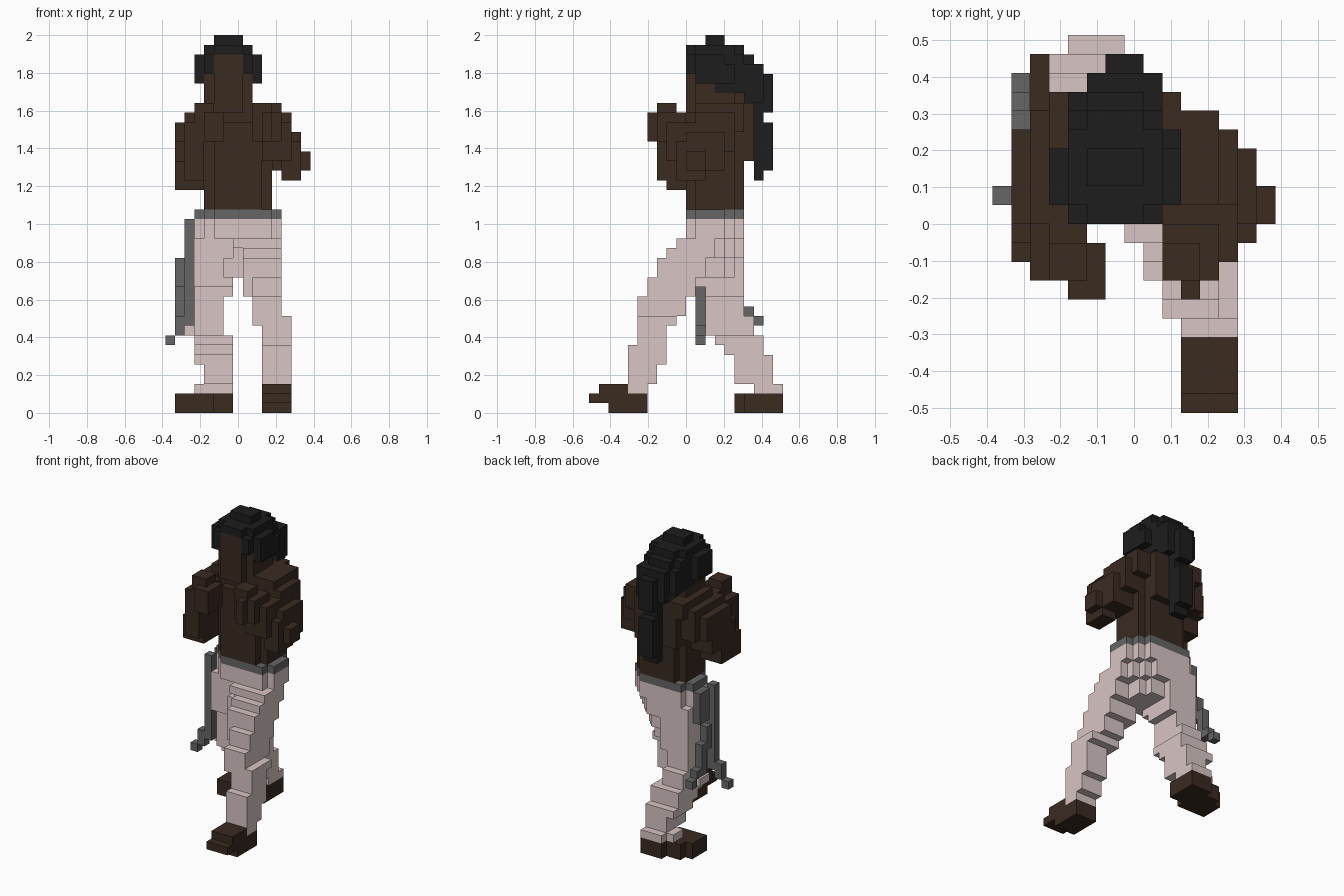
import bpy
import bmesh
from mathutils import Vector

if "Cube" in bpy.data.objects:
    bpy.data.objects.remove(bpy.data.objects["Cube"], do_unlink=True)

UNIT = 2 / 39                       # edge of one block
ORIGIN = Vector((7.5, 10, 0))       # grid point that lands on the world origin
cells = {}                          # grid cell -> part name


def box(part, x, y, z, twist=0, trim=0):
    """Fill a range of grid cells; twist and trim step off the two pairs of
    opposite vertical corners. Later boxes replace earlier ones."""
    for i in range(*x):
        for j in range(*y):
            left, right = i - x[0], x[1] - 1 - i
            front, back = j - y[0], y[1] - 1 - j
            if min(left + front, right + back) < twist:
                continue
            if min(left + back, right + front) < trim:
                continue
            for k in range(*z):
                cells[i, j, k] = part


def material(name, colour):
    mat = bpy.data.materials.new(name)
    mat.use_nodes = True
    mat.diffuse_color = (*colour, 1)
    mat.node_tree.nodes["Principled BSDF"].inputs["Base Color"].default_value = (*colour, 1)
    return mat


def build(part, mat):
    """Mesh the outer faces of one part's cells."""
    bm = bmesh.new()
    corners = {}

    def vert(p):
        key = tuple(p)
        if key not in corners:
            corners[key] = bm.verts.new((Vector(p) - ORIGIN) * UNIT)
        return corners[key]

    for cell in [c for c, owner in cells.items() if owner == part]:
        for axis in range(3):
            u, v = (axis + 1) % 3, (axis + 2) % 3
            for side in (0, 1):
                neighbour = list(cell)
                neighbour[axis] += 2 * side - 1
                if tuple(neighbour) in cells:
                    continue
                loop = []
                for du, dv in ((0, 0), (1, 0), (1, 1), (0, 1)):
                    p = list(cell)
                    p[axis] += side
                    p[u] += du
                    p[v] += dv
                    loop.append(vert(p))
                bm.faces.new(loop if side else loop[::-1])
    bmesh.ops.dissolve_limit(bm, angle_limit=0.01, verts=bm.verts, edges=bm.edges)
    mesh = bpy.data.meshes.new(part)
    bm.to_mesh(mesh)
    bm.free()
    mesh.materials.append(mat)
    bpy.context.collection.objects.link(bpy.data.objects.new(part, mesh))


# Hair: crown, sides, back of the head and hanging tail
box("hair", x=(5, 8), y=(12, 14), z=(38, 39))
box("hair", x=(4, 9), y=(10, 16), z=(37, 38), twist=1, trim=1)
box("hair", x=(4, 9), y=(10, 16), z=(35, 37))
box("hair", x=(3, 10), y=(11, 14), z=(34, 37))
box("hair", x=(9, 10), y=(14, 15), z=(34, 36))
box("hair", x=(4, 9), y=(13, 17), z=(33, 36))
box("hair", x=(5, 8), y=(16, 17), z=(36, 37))
box("hair", x=(5, 9), y=(16, 18), z=(32, 36))
box("hair", x=(6, 8), y=(17, 19), z=(31, 35))
box("hair", x=(6, 8), y=(17, 18), z=(24, 32))
box("hair", x=(6, 8), y=(17, 19), z=(25, 30))

# Head and neck
box("head", x=(5, 8), y=(10, 15), z=(31, 37))
box("head", x=(4, 9), y=(11, 13), z=(31, 35))
box("head", x=(4, 9), y=(11, 15), z=(30, 33))
box("head", x=(5, 8), y=(14, 17), z=(30, 33))

# Torso, widening towards the shoulders
box("torso", x=(4, 11), y=(10, 16), z=(21, 26), twist=1, trim=1)
box("torso", x=(4, 11), y=(10, 16), z=(26, 30), twist=1)
box("torso", x=(4, 11), y=(11, 16), z=(30, 31))
box("torso", x=(4, 10), y=(13, 17), z=(26, 32))

# Right arm: shoulder, elbow, raised forearm and fist
box("right_arm", x=(2, 4), y=(10, 16), z=(27, 31))
box("right_arm", x=(3, 4), y=(11, 17), z=(30, 32))
box("right_arm", x=(1, 4), y=(10, 15), z=(27, 30))
box("right_arm", x=(1, 4), y=(9, 14), z=(25, 28))
box("right_arm", x=(1, 4), y=(8, 12), z=(23, 26))
box("right_arm", x=(2, 4), y=(7, 10), z=(24, 30))
box("right_arm", x=(3, 5), y=(7, 10), z=(28, 31))
box("right_arm", x=(3, 5), y=(7, 9), z=(31, 32))
box("right_arm", x=(4, 6), y=(6, 9), z=(28, 31))

# Left arm: shoulder, elbow, raised forearm and fist
box("left_arm", x=(10, 13), y=(11, 15), z=(27, 31))
box("left_arm", x=(9, 12), y=(11, 16), z=(29, 32))
box("left_arm", x=(11, 14), y=(10, 14), z=(25, 29))
box("left_arm", x=(12, 14), y=(9, 12), z=(24, 28))
box("left_arm", x=(14, 15), y=(10, 12), z=(25, 27))
box("left_arm", x=(10, 13), y=(8, 11), z=(26, 30))
box("left_arm", x=(9, 12), y=(7, 10), z=(28, 31))
box("left_arm", x=(9, 11), y=(7, 9), z=(30, 32))
box("left_arm", x=(10, 11), y=(6, 7), z=(28, 31))

# Trousers: hips
box("hips", x=(3, 12), y=(10, 16), z=(18, 20), twist=2, trim=1)
box("hips", x=(4, 12), y=(10, 16), z=(16, 18), twist=3, trim=1)
box("hips", x=(5, 10), y=(10, 15), z=(14, 16), twist=1)

# Left leg striding forward, stepped down to the ankle
box("left_leg", x=(7, 12), y=(9, 13), z=(17, 18))
box("left_leg", x=(8, 12), y=(8, 12), z=(16, 17))
box("left_leg", x=(8, 12), y=(7, 12), z=(14, 16))
box("left_leg", x=(8, 12), y=(7, 11), z=(12, 14))
box("left_leg", x=(9, 12), y=(6, 8), z=(12, 14))
box("left_leg", x=(9, 12), y=(5, 10), z=(10, 12))
box("left_leg", x=(9, 13), y=(5, 9), z=(9, 10))
box("left_leg", x=(10, 13), y=(5, 8), z=(7, 9))
box("left_leg", x=(10, 13), y=(4, 8), z=(5, 7))
box("left_leg", x=(10, 13), y=(4, 7), z=(3, 5))
box("left_leg", x=(10, 13), y=(4, 6), z=(2, 3))

# Right leg trailing behind
box("right_leg", x=(3, 7), y=(11, 16), z=(13, 18))
box("right_leg", x=(3, 7), y=(12, 16), z=(12, 13))
box("right_leg", x=(3, 6), y=(12, 16), z=(10, 12))
box("right_leg", x=(3, 6), y=(12, 17), z=(8, 10))
box("right_leg", x=(2, 3), y=(13, 15), z=(8, 9))
box("right_leg", x=(3, 7), y=(13, 18), z=(7, 8))
box("right_leg", x=(3, 7), y=(14, 18), z=(6, 7))
box("right_leg", x=(3, 7), y=(15, 19), z=(5, 6))
box("right_leg", x=(4, 7), y=(15, 19), z=(3, 5))
box("right_leg", x=(4, 7), y=(17, 20), z=(2, 3))
box("right_leg", x=(3, 4), y=(17, 19), z=(2, 3))

# Shoes: front one with lifted toe, rear one turned outwards
box("left_shoe", x=(10, 13), y=(2, 6), z=(0, 2))
box("left_shoe", x=(10, 13), y=(0, 4), z=(1, 2))
box("left_shoe", x=(10, 13), y=(1, 4), z=(2, 3))
box("right_shoe", x=(4, 7), y=(16, 20), z=(0, 2))
box("right_shoe", x=(2, 5), y=(15, 19), z=(0, 2))
box("right_shoe", x=(1, 2), y=(15, 18), z=(0, 2))

# Belt with two hanging ends on the right hip
box("belt", x=(3, 12), y=(10, 16), z=(20, 21), twist=2, trim=1)
box("front_strap", x=(2, 3), y=(11, 12), z=(9, 20))
box("front_strap", x=(1, 2), y=(11, 12), z=(8, 10))
box("front_strap", x=(0, 1), y=(11, 12), z=(7, 8))
box("rear_strap", x=(2, 3), y=(13, 15), z=(16, 20))
box("rear_strap", x=(1, 2), y=(14, 15), z=(13, 16))
box("rear_strap", x=(1, 2), y=(15, 16), z=(10, 14))
box("rear_strap", x=(1, 2), y=(16, 17), z=(10, 11))
box("rear_strap", x=(1, 2), y=(17, 18), z=(9, 10))

# Colours
brown = material("dark brown", (0.042, 0.0235, 0.0145))
black = material("soft black", (0.0125, 0.0125, 0.0125))
pink = material("pale dusty pink", (0.69, 0.56, 0.555))
grey = material("mid grey", (0.133, 0.133, 0.133))
palette = {"hair": black, "hips": pink, "left_leg": pink, "right_leg": pink,
           "belt": grey, "front_strap": grey, "rear_strap": grey}
for name in sorted(set(cells.values())):
    build(name, palette.get(name, brown))
